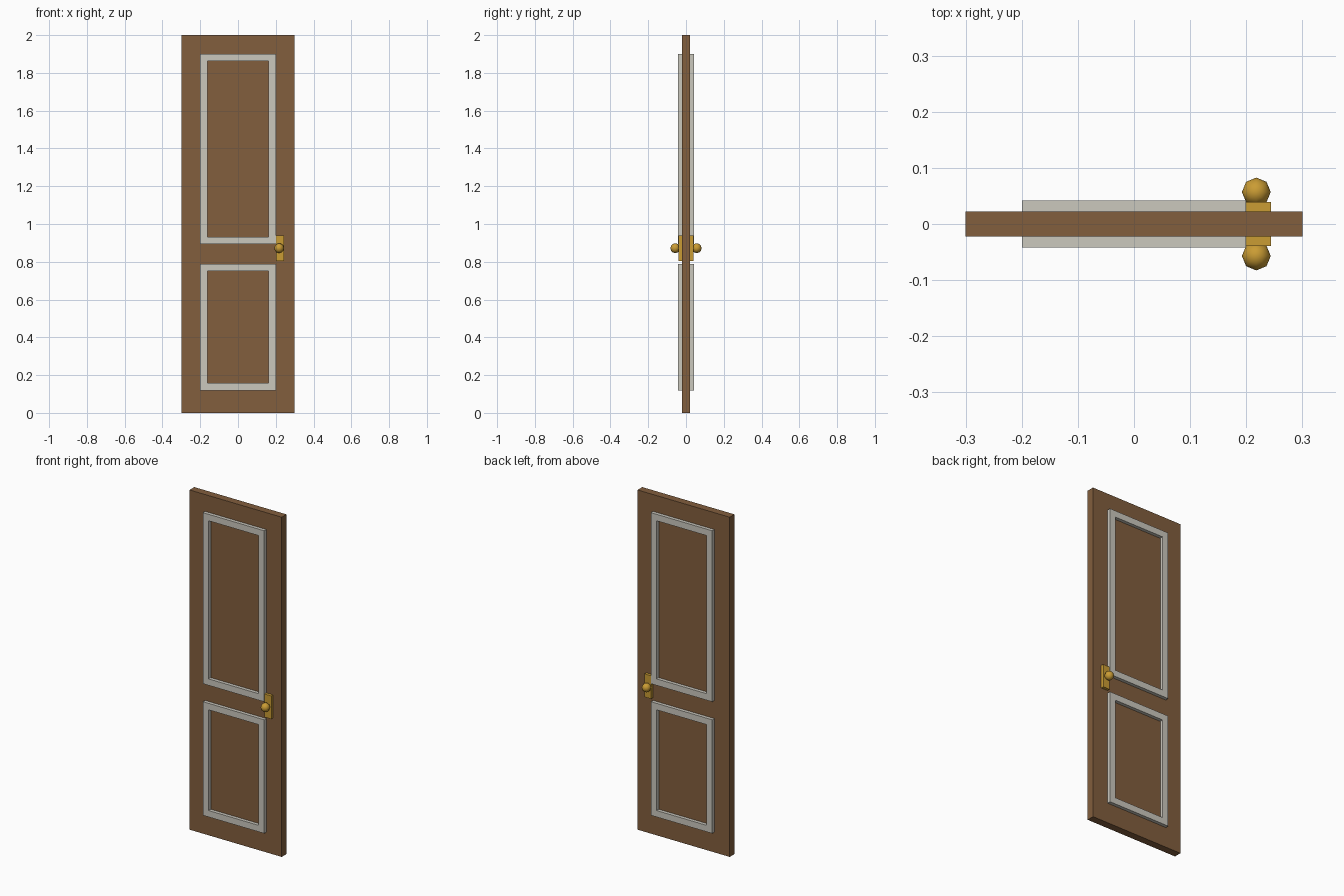
import bpy, bmesh
from mathutils import Matrix

if "Cube" in bpy.data.objects:
    bpy.data.objects.remove(bpy.data.objects["Cube"])


def material(name, rgb):
    m = bpy.data.materials.new(name)
    lin = [((c / 255 + 0.055) / 1.055) ** 2.4 for c in rgb]
    m.diffuse_color = (*lin, 1)
    m.use_nodes = True
    m.node_tree.nodes["Principled BSDF"].inputs["Base Color"].default_value = m.diffuse_color
    return m


BROWN = material("brown wood", (130, 94, 61))
CREAM = material("pale trim", (203, 200, 190))
BRASS = material("brass", (202, 156, 52))


def finish(name, bm, mat):
    bmesh.ops.recalc_face_normals(bm, faces=bm.faces)
    me = bpy.data.meshes.new(name)
    bm.to_mesh(me)
    bm.free()
    me.materials.append(mat)
    ob = bpy.data.objects.new(name, me)
    bpy.context.collection.objects.link(ob)
    return ob


def box(name, x0, x1, y0, y1, z0, z1, mat):
    bm = bmesh.new()
    size = Matrix.Diagonal((x1 - x0, y1 - y0, z1 - z0, 1))
    mid = Matrix.Translation(((x0 + x1) / 2, (y0 + y1) / 2, (z0 + z1) / 2))
    bmesh.ops.create_cube(bm, size=1, matrix=mid @ size)
    return finish(name, bm, mat)


def frame(name, half, z0, z1, width, y0, y1, mat):
    """Rectangular ring with mitred corners, extruded from y0 to y1."""
    bm = bmesh.new()
    loops = []
    for inset in (0, width):
        h, a, b = half - inset, z0 + inset, z1 - inset
        loops.append([bm.verts.new((x, y0, z))
                      for x, z in ((-h, a), (h, a), (h, b), (-h, b))])
    outer, inner = loops
    for i in range(4):
        j = (i + 1) % 4
        bm.faces.new((outer[i], outer[j], inner[j], inner[i]))
    ext = bmesh.ops.extrude_face_region(bm, geom=bm.faces[:], use_keep_orig=True)
    verts = [g for g in ext["geom"] if isinstance(g, bmesh.types.BMVert)]
    bmesh.ops.translate(bm, verts=verts, vec=(0, y1 - y0, 0))
    return finish(name, bm, mat)


# Door slab
T = 0.022
box("door_slab", -0.3, 0.3, -T, T, 0, 2, BROWN)

# Trim frames, lock plate and knob on both faces
for side, s in (("front", -1), ("back", 1)):
    frame(f"upper_trim_{side}", 0.2, 0.894, 1.901, 0.038, s * T, s * 0.042, CREAM)
    frame(f"lower_trim_{side}", 0.2, 0.119, 0.788, 0.038, s * T, s * 0.042, CREAM)
    y0, y1 = sorted((s * T, s * 0.039))
    box(f"lock_plate_{side}", 0.2, 0.244, y0, y1, 0.803, 0.939, BRASS)

    bm = bmesh.new()
    bmesh.ops.create_uvsphere(bm, u_segments=8, v_segments=6, radius=0.0257,
                              matrix=Matrix.Translation((0.218, s * 0.057, 0.872)))
    for f in bm.faces:
        f.smooth = True
    finish(f"knob_{side}", bm, BRASS)
